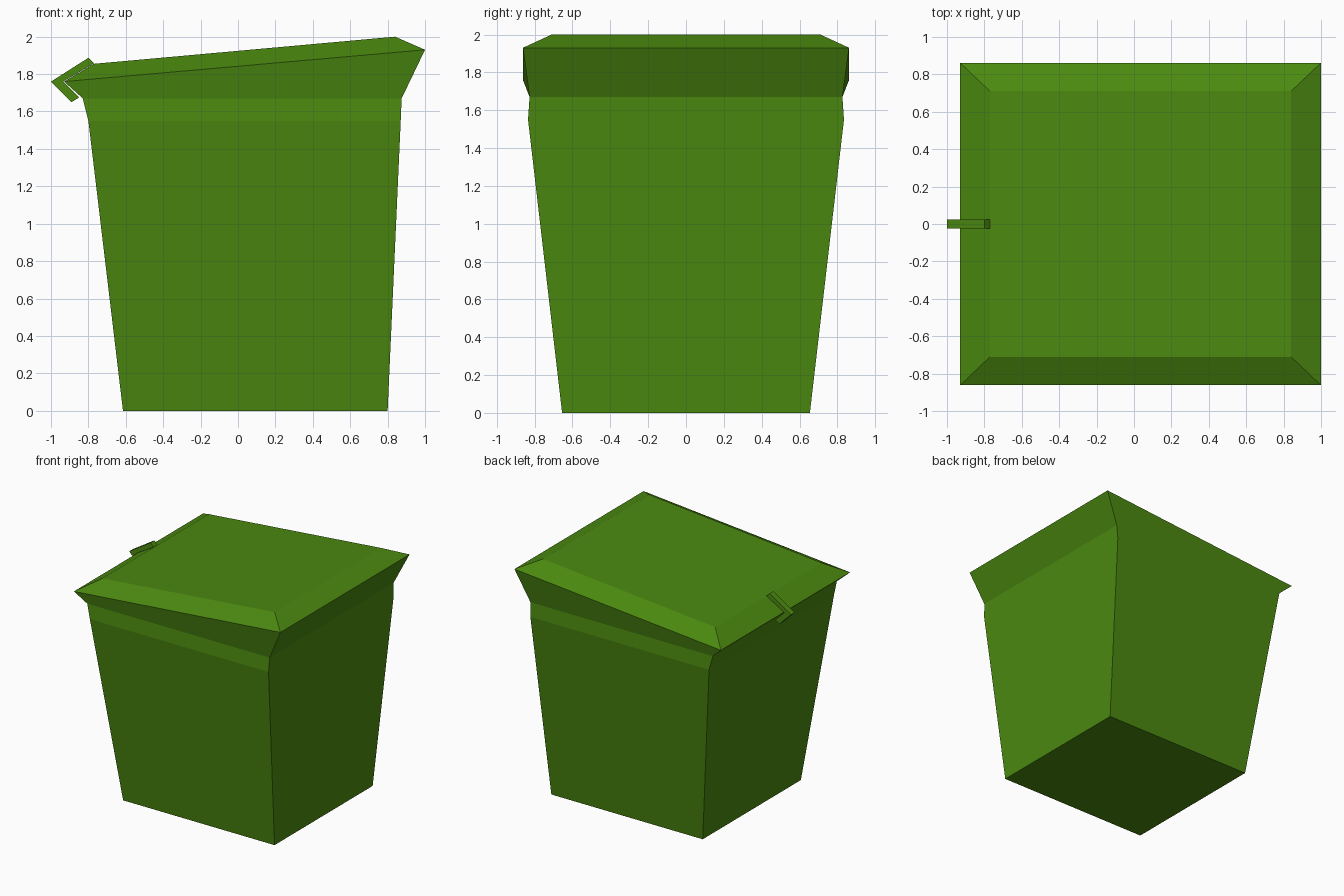
import bpy, bmesh

if "Cube" in bpy.data.objects:
    bpy.data.objects.remove(bpy.data.objects["Cube"])

green = bpy.data.materials.new("green")
green.diffuse_color = (0.07, 0.25, 0.005, 1)
green.use_nodes = True
green.node_tree.nodes["Principled BSDF"].inputs["Base Color"].default_value = green.diffuse_color


def loft(name, rings):
    """Bridge equal-length rings of points and cap both ends."""
    bm = bmesh.new()
    loops = [[bm.verts.new(p) for p in ring] for ring in rings]
    n = len(loops[0])
    for a, b in zip(loops, loops[1:]):
        for i in range(n):
            j = (i + 1) % n
            bm.faces.new((a[i], a[j], b[j], b[i]))
    bm.faces.new(loops[0][::-1])
    bm.faces.new(loops[-1])
    bmesh.ops.recalc_face_normals(bm, faces=bm.faces)
    mesh = bpy.data.meshes.new(name)
    bm.to_mesh(mesh)
    bm.free()
    mesh.materials.append(green)
    obj = bpy.data.objects.new(name, mesh)
    bpy.context.collection.objects.link(obj)
    return obj


def ring(xl, zl, xr, zr, y):
    """Rectangular section, tilted between its left and right heights."""
    return [(xl, -y, zl), (xr, -y, zr), (xr, y, zr), (xl, y, zl)]


# Tapered bin with collar, flared rim and sloping bevelled lid
loft("bin_body_and_lid", [
    ring(-0.615, 0, 0.80, 0, 0.655),
    ring(-0.80, 1.55, 0.87, 1.55, 0.835),
    ring(-0.83, 1.67, 0.875, 1.67, 0.827),
    ring(-0.93, 1.76, 1.0, 1.93, 0.862),
    ring(-0.77, 1.855, 0.84, 2.0, 0.71),
])

# Hooked clip strip over the low edge of the lid
clip = [(-0.80, 1.887), (-1.0, 1.76), (-0.89, 1.65),
        (-0.85, 1.675), (-0.935, 1.76), (-0.77, 1.857)]
loft("lid_clip", [[(x, y, z) for x, z in clip] for y in (-0.025, 0.025)])
